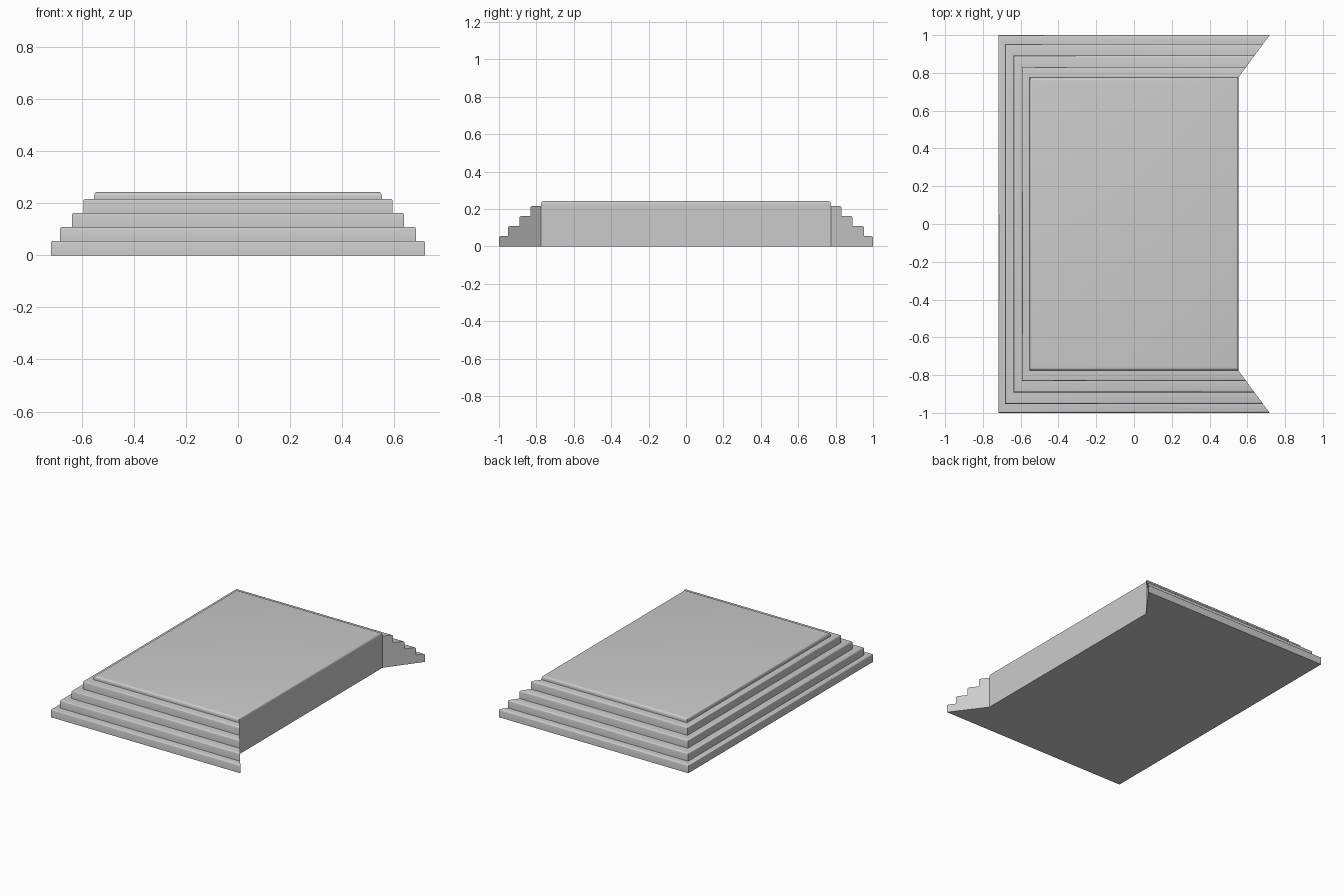
import bpy, bmesh, math

if "Cube" in bpy.data.objects:
    bpy.data.objects.remove(bpy.data.objects["Cube"])

OUT, IN = (0.718, 1.0), (0.552, 0.775)          # outer and inner half sizes
CORNERS = [(1, -1), (-1, -1), (-1, 1), (1, 1)]  # path round three sides


def lerp(k, t):
    return OUT[k] + (IN[k] - OUT[k]) * t


# step profile: (inward fraction, height), with small rounded nosings
treads = [(0.0, 0.055), (0.21, 0.108), (0.485, 0.162), (0.75, 0.216)]
profile, prev = [(0.0, 0.0)], 0.0
R = 0.008
for i, (t, z) in enumerate(treads):
    if i:
        profile.append((t, prev))
    for k in range(4):
        a = math.radians(30 * k)
        profile.append((t + R * (1 - math.cos(a)) / 0.2, z - R + R * math.sin(a)))
    prev = z
profile.append((1.0, prev))
n_steps = len(profile)

# rounded lip of the top slab, running round all four sides
L = 0.015
for k in range(5):
    a = math.radians(22.5 * k)
    profile.append((1 + L * (1 - math.cos(a)) / 0.2, 0.243 - L + L * math.sin(a)))

bm = bmesh.new()
rows = [[bm.verts.new((sx * lerp(0, t), sy * lerp(1, t), z)) for t, z in profile]
        for sx, sy in CORNERS]
base = [bm.verts.new((IN[0], s * IN[1], 0)) for s in (-1, 1)]

# stepped sides, then the lip along the cut side
for a, b in zip(rows, rows[1:]):
    for i in range(len(profile) - 1):
        bm.faces.new((a[i], b[i], b[i + 1], a[i + 1]))
for i in range(n_steps, len(profile) - 1):
    a, b = rows[3], rows[0]
    bm.faces.new((a[i], b[i], b[i + 1], a[i + 1]))

# mitred step ends, flat wall, top and underside
bm.faces.new(rows[0][:n_steps] + [base[0]])
bm.faces.new(rows[3][:n_steps] + [base[1]])
bm.faces.new([base[0], base[1], rows[3][n_steps - 1], rows[3][n_steps],
              rows[0][n_steps], rows[0][n_steps - 1]])
bm.faces.new([r[-1] for r in rows])
bm.faces.new([r[0] for r in rows] + [base[1], base[0]])
bmesh.ops.recalc_face_normals(bm, faces=bm.faces)

mesh = bpy.data.meshes.new("stepped_plinth")
bm.to_mesh(mesh)
bm.free()
plinth = bpy.data.objects.new("stepped_plinth", mesh)
bpy.context.collection.objects.link(plinth)
bpy.context.view_layer.objects.active = plinth
plinth.select_set(True)
bpy.ops.object.shade_smooth_by_angle(angle=math.radians(35))
